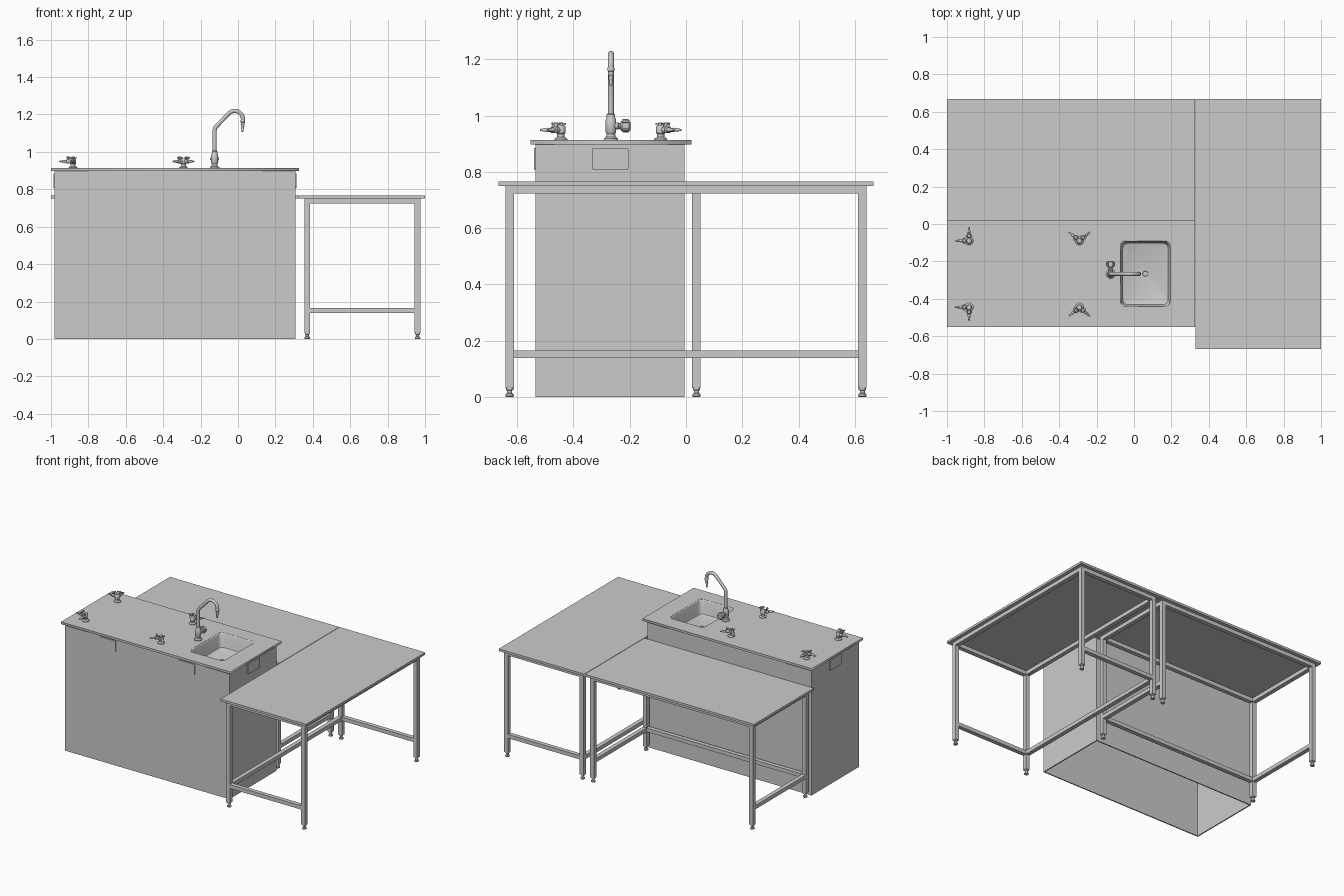
import bpy, bmesh
from math import pi, sin, cos, radians
from mathutils import Matrix, Vector

if "Cube" in bpy.data.objects:
    bpy.data.objects.remove(bpy.data.objects["Cube"])

T = Matrix.Translation

def finish(name, bm, smooth=False):
    bmesh.ops.recalc_face_normals(bm, faces=bm.faces)
    me = bpy.data.meshes.new(name)
    bm.to_mesh(me)
    bm.free()
    ob = bpy.data.objects.new(name, me)
    bpy.context.collection.objects.link(ob)
    if smooth:
        smooth_by_angle(ob)
    return ob

def smooth_by_angle(ob):
    bpy.ops.object.select_all(action='DESELECT')
    ob.select_set(True)
    bpy.context.view_layer.objects.active = ob
    bpy.ops.object.shade_smooth_by_angle(angle=radians(35))

def box(bm, x0, x1, y0, y1, z0, z1, m=Matrix()):
    c = Vector((x0 + x1, y0 + y1, z0 + z1)) / 2
    s = Matrix.Diagonal((x1 - x0, y1 - y0, z1 - z0, 1))
    bmesh.ops.create_cube(bm, size=1, matrix=m @ T(c) @ s)

def skin(bm, rings):
    for a, b in zip(rings, rings[1:]):
        n = len(a)
        for i in range(n):
            bm.faces.new((a[i], a[(i + 1) % n], b[(i + 1) % n], b[i]))

def lathe(bm, profile, m=Matrix(), n=20):
    rings = [[bm.verts.new(m @ Vector((r * cos(2 * pi * i / n), r * sin(2 * pi * i / n), z)))
              for i in range(n)] for r, z in profile]
    skin(bm, rings)
    bm.faces.new(rings[0][::-1])
    bm.faces.new(rings[-1])

def aim(loc, d):
    return T(loc) @ Vector(d).to_track_quat('Z', 'Y').to_matrix().to_4x4()

def rounded(x0, x1, y0, y1, r, n=6):
    pts = []
    for k, (cx, cy) in enumerate([(x1 - r, y1 - r), (x0 + r, y1 - r), (x0 + r, y0 + r), (x1 - r, y0 + r)]):
        for i in range(n + 1):
            a = (k + i / n) * pi / 2
            pts.append((cx + r * cos(a), cy + r * sin(a)))
    return pts

def curve_mesh(name, loops, dims, cyclic, **props):
    cu = bpy.data.curves.new(name, 'CURVE')
    cu.dimensions = dims
    for k, v in props.items():
        setattr(cu, k, v)
    for pts in loops:
        sp = cu.splines.new('POLY')
        sp.points.add(len(pts) - 1)
        for p, co in zip(sp.points, pts):
            p.co = (*co, 0, 1)[:2] + ((co[2] if len(co) > 2 else 0), 1)
        sp.use_cyclic_u = cyclic
    ob = bpy.data.objects.new(name, cu)
    bpy.context.collection.objects.link(ob)
    bpy.ops.object.select_all(action='DESELECT')
    ob.select_set(True)
    bpy.context.view_layer.objects.active = ob
    bpy.ops.object.convert(target='MESH')
    return bpy.context.view_layer.objects.active

# Cabinet: thin walls, open below
bm = bmesh.new()
X0, X1, Y0, Y1, W = -0.98, 0.307, -0.535, -0.005, 0.008
box(bm, X0, X1, Y0, Y0 + W, 0, 0.898)
box(bm, X0, X1, Y1 - W, Y1, 0, 0.898)
box(bm, X0, X0 + W, Y0 + W, Y1 - W, 0, 0.898)
box(bm, X1 - W, X1, Y0 + W, Y1 - W, 0, 0.898)
finish("cabinet", bm)

# Worktop with sink opening
SX0, SX1, SY0, SY1 = -0.075, 0.197, -0.445, -0.088
top = curve_mesh("worktop", [[(-1, -0.552), (0.327, -0.552), (0.327, 0.02), (-1, 0.02)],
                             rounded(SX0, SX1, SY0, SY1, 0.03)],
                 '2D', True, fill_mode='BOTH', extrude=0.008)
top.location.z = 0.905

# Sink basin
bm = bmesh.new()
rings = []
for inset, z in [(0, 0.912), (0.004, 0.905), (0.009, 0.825), (0.013, 0.815), (0.022, 0.81)]:
    pts = rounded(SX0 + inset, SX1 - inset, SY0 + inset, SY1 - inset, 0.03)
    rings.append([bm.verts.new((x, y, z)) for x, y in pts])
skin(bm, rings)
bm.faces.new(rings[-1])
basin = finish("sink_basin", bm, True)
mod = basin.modifiers.new("thickness", 'SOLIDIFY')
mod.thickness, mod.offset = 0.003, 0
bm = bmesh.new()
lathe(bm, [(0.022, 0.811), (0.022, 0.814), (0.015, 0.814), (0.013, 0.812)], T((0.061, -0.266, 0)))
finish("sink_drain", bm, True)

# Socket plates on front and both sides
def plate(name, loc, rz):
    bm = bmesh.new()
    ring = [[bm.verts.new((x, -d, z)) for x, z in rounded(-0.065, 0.065, -0.038, 0.038, 0.005, 3)]
            for d in (0, 0.006)]
    skin(bm, ring)
    bm.faces.new(ring[0])
    bm.faces.new(ring[1])
    ob = finish(name, bm)
    ob.location, ob.rotation_euler.z = loc, rz

plate("front_plate_left", (-0.645, Y0, 0.846), 0)
plate("front_plate_right", (-0.026, Y0, 0.846), 0)
plate("side_plate_right", (X1, -0.27, 0.846), pi / 2)
plate("side_plate_left", (X0, -0.27, 0.846), -pi / 2)

# Tables: top, square-tube frame and feet
def table(name, cx, cy, wid, length, rz):
    m = T((cx, cy, 0)) @ Matrix.Rotation(rz, 4, 'Z')
    w, l = wid / 2, length / 2
    bm = bmesh.new()
    box(bm, -w, w, -l, l, 0.75, 0.766, m)
    finish(name + "_top", bm)
    a, b, h = w - 0.04, l - 0.04, 0.015
    frame, feet = bmesh.new(), bmesh.new()
    for sx in (-a, a):
        for sy in (-b, b):
            box(frame, sx - h, sx + h, sy - h, sy + h, 0.032, 0.75, m)
            lathe(feet, [(0.013, 0), (0.015, 0.003), (0.014, 0.01), (0.009, 0.013),
                         (0.009, 0.022), (0.013, 0.025), (0.013, 0.033)], m @ T((sx, sy, 0)), 16)
        box(frame, sx - h, sx + h, -b + h, b - h, 0.723, 0.75, m)
    for sy in (-b, b):
        for z in (0.138, 0.723):
            box(frame, -a + h, a - h, sy - h, sy + h, z, z + 0.027, m)
    box(frame, -a - h, -a + h, -b + h, b - h, 0.138, 0.165, m)
    finish(name + "_frame", frame)
    finish(name + "_feet", feet, True)

table("side_table", 0.665, 0, 0.67, 1.334, 0)
table("back_table", -0.3365, 0.332, 0.67, 1.327, pi / 2)

# Twin-outlet gas taps
def gas_tap(name, x, y, angles):
    bm = bmesh.new()
    o = Vector((x, y, 0.912))
    lathe(bm, [(0.023, 0), (0.023, 0.005), (0.019, 0.009), (0.013, 0.011), (0.013, 0.022), (0.016, 0.026),
               (0.016, 0.048), (0.012, 0.054)], T(o))
    for deg in angles:
        d = Vector((cos(radians(deg)), sin(radians(deg)), 0))
        lathe(bm, [(0.009, 0), (0.009, 0.018), (0.012, 0.02), (0.012, 0.034), (0.007, 0.037), (0.007, 0.043),
                   (0.0085, 0.044), (0.006, 0.054), (0.007, 0.055), (0.003, 0.074)],
              aim(o + Vector((0, 0, 0.037)), d), 14)
        v = o + d * 0.026
        lathe(bm, [(0.006, 0.045), (0.006, 0.054), (0.008, 0.055), (0.008, 0.062), (0.005, 0.064)], T(v), 12)
        box(bm, -0.018, 0.018, -0.0035, 0.0035, 0.054, 0.061, T(v) @ Matrix.Rotation(radians(deg + 90), 4, 'Z'))
    finish(name, bm, True)

gas_tap("gas_tap_back_left", -0.882, -0.09, (90, 180))
gas_tap("gas_tap_front_left", -0.882, -0.445, (180, 270))
gas_tap("gas_tap_back_mid", -0.292, -0.09, (40, 140))
gas_tap("gas_tap_front_mid", -0.292, -0.445, (220, 320))

# Water tap: body, swan neck, nozzle and knob
fx, fy = -0.125, -0.267
bm = bmesh.new()
lathe(bm, [(0.025, 0.912), (0.025, 0.918), (0.017, 0.924), (0.015, 0.935), (0.019, 0.942), (0.019, 0.985),
           (0.015, 0.992), (0.015, 1.003), (0.011, 1.008)], T((fx, fy, 0)))
finish("water_tap_body", bm, True)
path = [(fx, fy, 1.0), (fx, fy, 1.118), (fx + 0.003, fy, 1.127), (fx + 0.009, fy, 1.136)]
path += [(-0.018 + 0.044 * cos(radians(t)), fy, 1.175 + 0.044 * sin(radians(t))) for t in range(137, -11, -9)]
neck = curve_mesh("water_tap_neck", [path], '3D', False, bevel_depth=0.011, bevel_resolution=4, use_fill_caps=True)
smooth_by_angle(neck)
bm = bmesh.new()
lathe(bm, [(0.011, 0), (0.012, 0.002), (0.012, 0.012), (0.010, 0.014), (0.0105, 0.025), (0.008, 0.03),
           (0.009, 0.034), (0.006, 0.045), (0.007, 0.048), (0.004, 0.065)], aim((0.026, fy, 1.171), (-0.04, 0, -1)))
finish("water_tap_nozzle", bm, True)
bm = bmesh.new()
m = aim((fx, fy, 0.963), (0, 1, 0))
lathe(bm, [(0.013, 0), (0.013, 0.025), (0.010, 0.028), (0.010, 0.034), (0.017, 0.036), (0.022, 0.05),
           (0.021, 0.064), (0.014, 0.069)], m)
for k in range(4):
    box(bm, -0.024, 0.024, -0.005, 0.005, 0.042, 0.063, m @ Matrix.Rotation(k * pi / 4, 4, 'Z'))
finish("water_tap_knob", bm, True)
